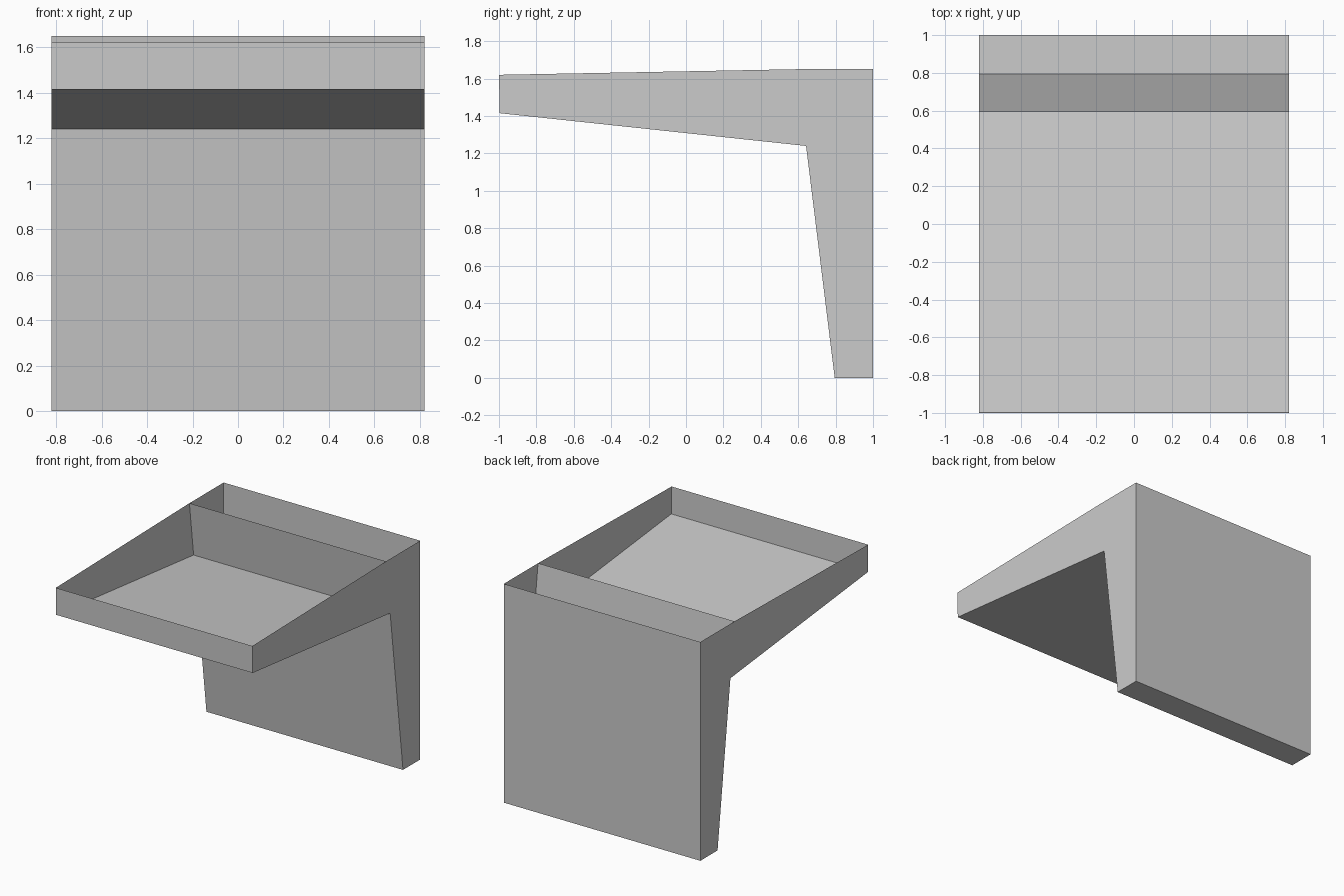
import bpy

if "Cube" in bpy.data.objects:
    bpy.data.objects.remove(bpy.data.objects["Cube"])

W = 0.82  # half width

# Side profile points (y, z)
BACK_TOP, BACK_BOTTOM = (1.0, 1.65), (1.0, 0.0)
LEG_FRONT, CORNER = (0.795, 0.0), (0.642, 1.24)
DIVIDER_TOP = (0.592, 1.65)
FRONT_BOTTOM, FRONT_TOP = (-0.996, 1.415), (-1.0, 1.62)


def make_object(name, verts, faces):
    mesh = bpy.data.meshes.new(name)
    mesh.from_pydata(verts, [], faces)
    mesh.update()
    obj = bpy.data.objects.new(name, mesh)
    bpy.context.collection.objects.link(obj)
    return obj


def sheet(name, *path):
    """Thin sheet: a side-view path stretched across the full width."""
    verts = [(x, y, z) for y, z in path for x in (-W, W)]
    faces = [(2 * i, 2 * i + 1, 2 * i + 3, 2 * i + 2) for i in range(len(path) - 1)]
    return make_object(name, verts, faces)


# Open-topped tray and hollow leg, all thin sheets
sheet("back_wall", BACK_TOP, BACK_BOTTOM)
sheet("leg_base", BACK_BOTTOM, LEG_FRONT)
sheet("leg_front_and_divider", LEG_FRONT, CORNER, DIVIDER_TOP)
sheet("tray_floor", CORNER, FRONT_BOTTOM)
sheet("tray_front", FRONT_BOTTOM, FRONT_TOP)

# Side walls, facing outward
outline = [BACK_TOP, BACK_BOTTOM, LEG_FRONT, CORNER, FRONT_BOTTOM, FRONT_TOP, DIVIDER_TOP]
for name, x, points in (("left_side", -W, outline), ("right_side", W, outline[::-1])):
    make_object(name, [(x, y, z) for y, z in points], [tuple(range(len(points)))])
